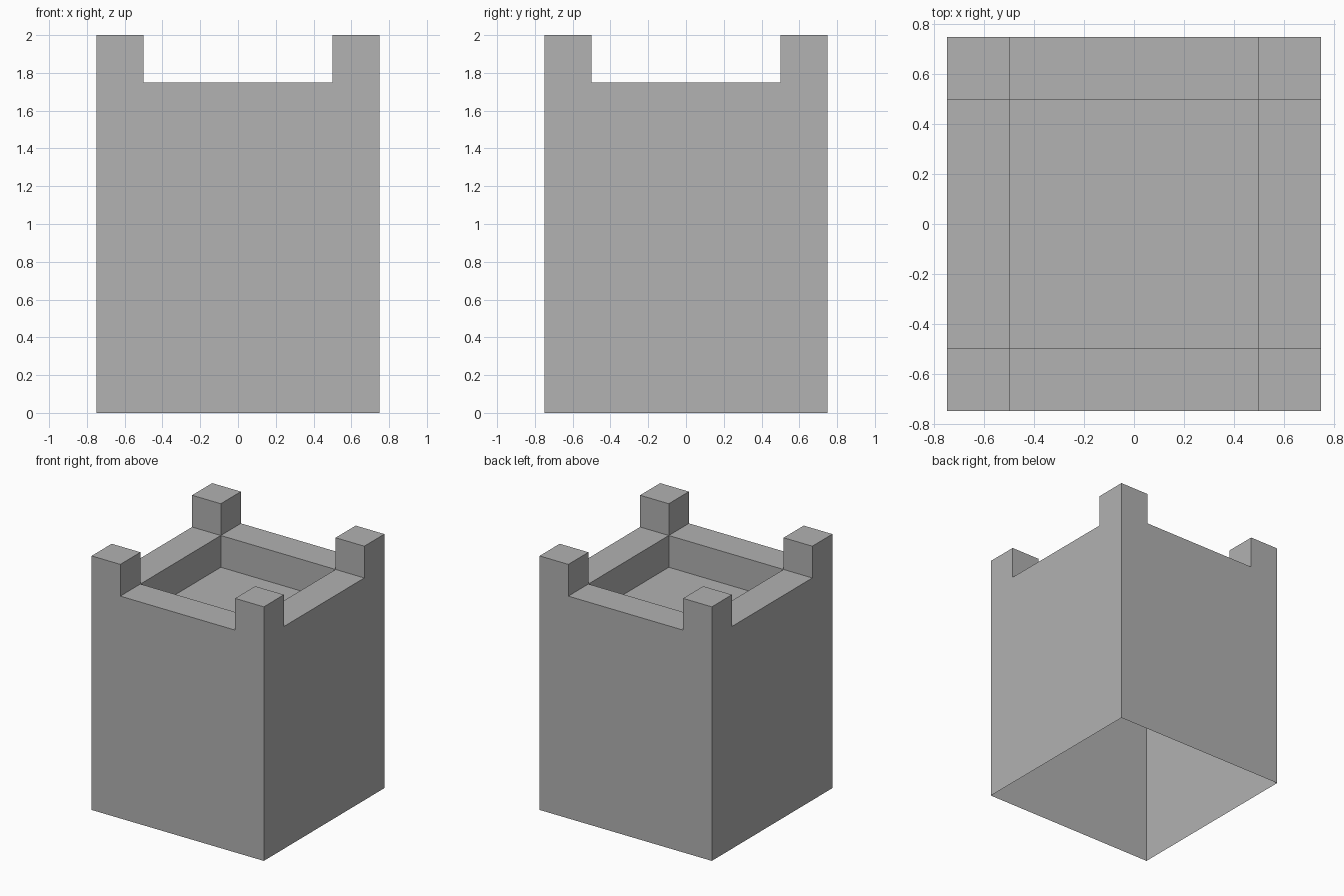
import bpy
import bmesh

HALF, INNER = 0.75, 0.5          # outer half width, half width of the recess
RIM_Z, STEP = 1.75, 0.25         # wall-top height, rise of posts and drop of floor

default = bpy.data.objects.get("Cube")
if default:
    bpy.data.objects.remove(default, do_unlink=True)

# Stone colour
stone = bpy.data.materials.new("stone grey")
stone.use_nodes = True
grey = (0.445, 0.445, 0.445, 1)
stone.diffuse_color = grey
stone.node_tree.nodes["Principled BSDF"].inputs["Base Color"].default_value = grey

bm = bmesh.new()

# Wall top: a three by three grid with a wide middle
bmesh.ops.create_grid(bm, x_segments=3, y_segments=3, size=HALF)
for v in bm.verts:
    for axis in (0, 1):
        side = 1 if v.co[axis] > 0 else -1
        v.co[axis] = side * (HALF if abs(v.co[axis]) > INNER else INNER)
    v.co.z = RIM_Z


def is_corner(face):
    c = face.calc_center_median()
    return abs(c.x) > INNER and abs(c.y) > INNER


def is_middle(face):
    return face.calc_center_median().xy.length < INNER / 2


corners = [f for f in bm.faces if is_corner(f)]
middle = [f for f in bm.faces if is_middle(f)]

# Outer walls, open underneath
edges = [e for e in bm.edges if e.is_boundary]
walls = bmesh.ops.extrude_edge_only(bm, edges=edges)["geom"]
for v in walls:
    if isinstance(v, bmesh.types.BMVert):
        v.co.z = 0

# Corner posts rise, recessed floor drops
for faces, offset in ((corners, STEP), (middle, -STEP)):
    moved = bmesh.ops.extrude_discrete_faces(bm, faces=faces)["faces"]
    bmesh.ops.translate(bm, verts=list({v for f in moved for v in f.verts}),
                        vec=(0, 0, offset))

bmesh.ops.recalc_face_normals(bm, faces=bm.faces[:])

mesh = bpy.data.meshes.new("tower")
bm.to_mesh(mesh)
bm.free()
mesh.materials.append(stone)
tower = bpy.data.objects.new("tower", mesh)
bpy.context.collection.objects.link(tower)
